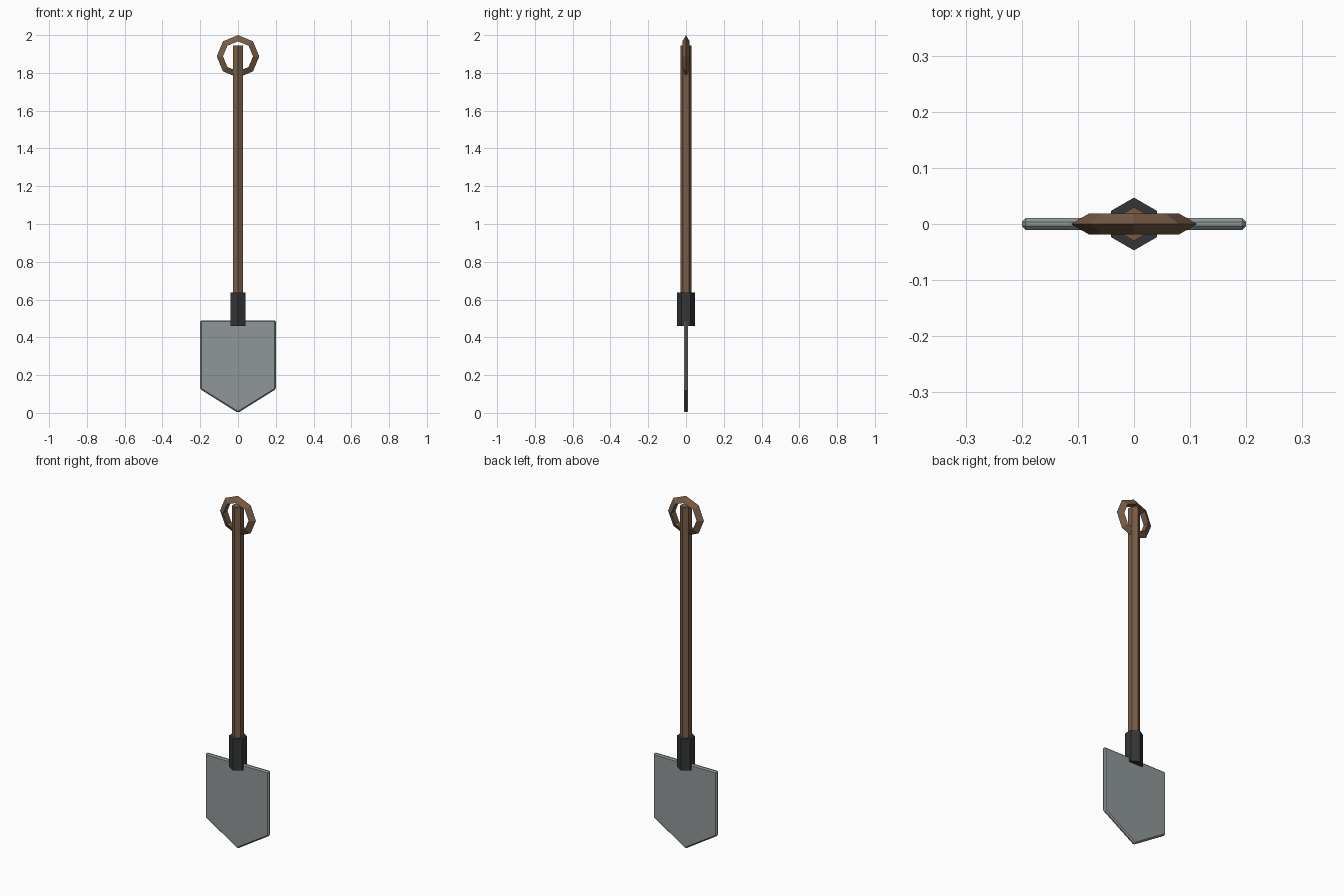
import bpy, bmesh
from math import pi, cos, sin

cube = bpy.data.objects.get("Cube")
if cube:
    bpy.data.objects.remove(cube, do_unlink=True)


def material(name, rgb):
    mat = bpy.data.materials.new(name)
    mat.use_nodes = True
    mat.diffuse_color = (*rgb, 1)
    bsdf = next(n for n in mat.node_tree.nodes if n.type == 'BSDF_PRINCIPLED')
    bsdf.inputs["Base Color"].default_value = (*rgb, 1)
    return mat


wood = material("brown wood", (0.19, 0.11, 0.062))
iron = material("dark iron", (0.035, 0.036, 0.037))
steel = material("grey steel", (0.28, 0.31, 0.32))


def add_part(name, bm, mat):
    bmesh.ops.recalc_face_normals(bm, faces=bm.faces)
    mesh = bpy.data.meshes.new(name)
    bm.to_mesh(mesh)
    bm.free()
    mesh.materials.append(mat)
    obj = bpy.data.objects.new(name, mesh)
    bpy.context.scene.collection.objects.link(obj)
    return obj


def hex_rod(name, radius, bottom, top, mat):
    """Upright six-sided rod with corners facing front and back."""
    bm = bmesh.new()
    ring = [bm.verts.new((radius * sin(i * pi / 3), radius * cos(i * pi / 3), bottom))
            for i in range(6)]
    base = bm.faces.new(ring)
    out = bmesh.ops.extrude_face_region(bm, geom=[base], use_keep_orig=True)
    for v in out["geom"]:
        if isinstance(v, bmesh.types.BMVert):
            v.co.z = top
    return add_part(name, bm, mat)


def ring_grip(name, major, minor, z, mat, sides=8, section=3):
    """Upright faceted ring with a triangular section, ridge outwards."""
    bm = bmesh.new()
    loops = []
    for i in range(sides):
        a = 2 * pi * i / sides
        loop = []
        for j in range(section):
            b = 2 * pi * j / section
            r = major + minor * cos(b)
            loop.append(bm.verts.new((r * cos(a), minor * sin(b), z + r * sin(a))))
        loops.append(loop)
    for i, loop in enumerate(loops):
        nxt = loops[(i + 1) % sides]
        for j in range(section):
            k = (j + 1) % section
            bm.faces.new((loop[j], loop[k], nxt[k], nxt[j]))
    return add_part(name, bm, mat)


# Shaft, socket and grip
hex_rod("shaft", 0.03, 0.5, 1.945, wood)
hex_rod("socket", 0.047, 0.46, 0.638, iron)
ring_grip("ring_grip", 0.0905, 0.022, 1.8875, wood)

# Pointed blade: extruded outline with chamfered edges
half = 0.0105
bm = bmesh.new()
outline = [(0, 0), (0.2, 0.125), (0.2, 0.49), (-0.2, 0.49), (-0.2, 0.125)]
front = bm.faces.new([bm.verts.new((x, -half, z)) for x, z in outline])
out = bmesh.ops.extrude_face_region(bm, geom=[front], use_keep_orig=True)
for v in out["geom"]:
    if isinstance(v, bmesh.types.BMVert):
        v.co.y = half
blade = add_part("blade", bm, steel)
chamfer = blade.modifiers.new("chamfer", 'BEVEL')
chamfer.width = 0.007
chamfer.segments = 1
